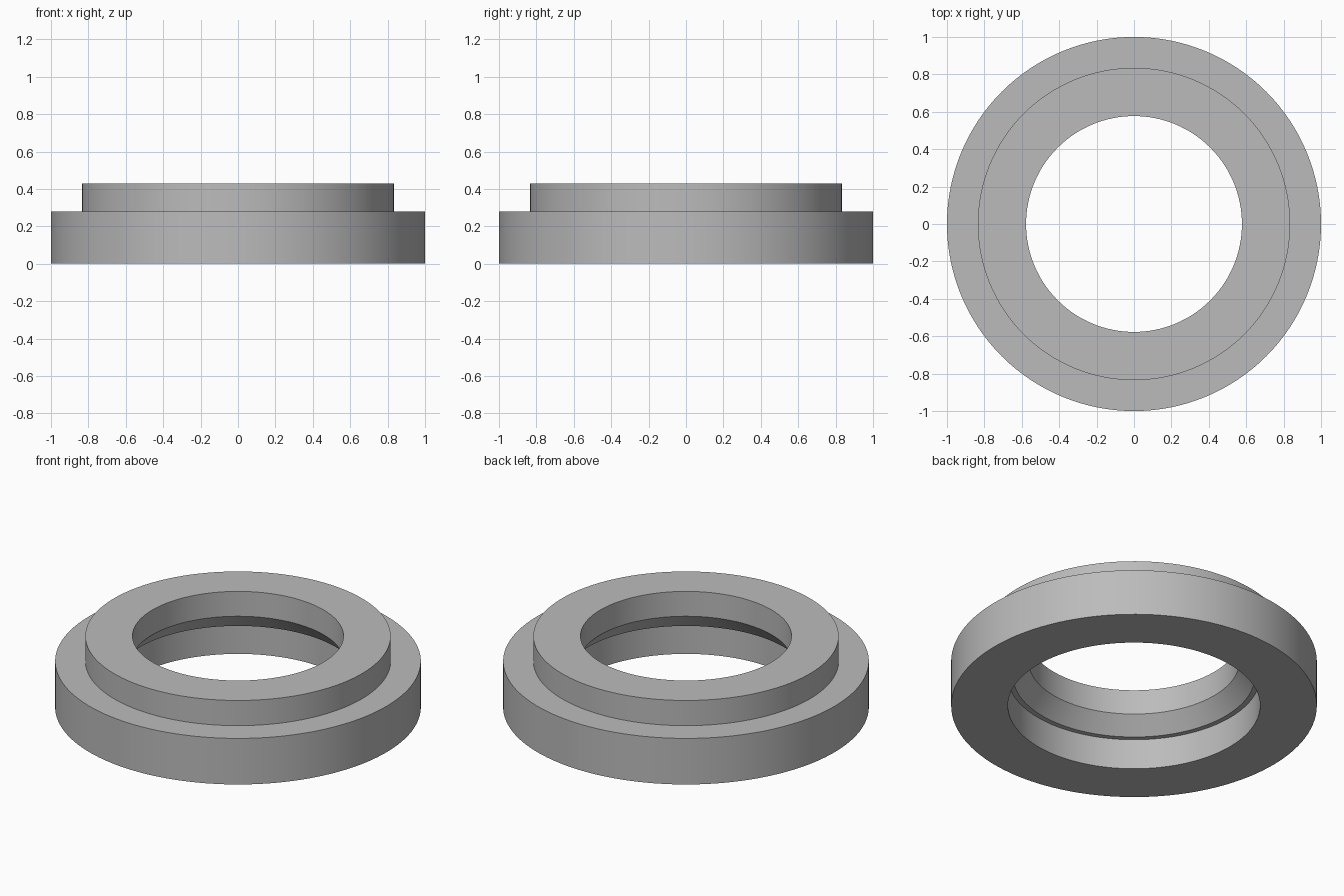
import bpy
import bmesh
import math

cube = bpy.data.objects.get("Cube")
if cube:
    bpy.data.objects.remove(cube, do_unlink=True)

# Plain grey finish
grey = bpy.data.materials.new("plain_grey")
grey.use_nodes = True
colour = (0.5, 0.5, 0.5, 1)
grey.diffuse_color = colour
grey.node_tree.nodes["Principled BSDF"].inputs["Base Color"].default_value = colour

# Closed cross-section (radius, height), from the lower outside edge upwards
profile = [
    (1.0, 0.0), (1.0, 0.278),        # flange
    (0.835, 0.278), (0.835, 0.43),   # raised collar
    (0.577, 0.43), (0.577, 0.28),    # upper bore
    (0.66, 0.183), (0.69, 0.183),    # tapered seat and narrow ledge
    (0.69, 0.0),                     # lower bore
]
SEGMENTS = 128

# Revolve the section around the vertical axis
bm = bmesh.new()
verts = [bm.verts.new((r, 0, z)) for r, z in profile]
edges = [bm.edges.new((v, verts[(i + 1) % len(verts)])) for i, v in enumerate(verts)]
bmesh.ops.spin(bm, geom=verts + edges, cent=(0, 0, 0), axis=(0, 0, 1),
               angle=math.tau, steps=SEGMENTS, use_merge=True)
bmesh.ops.remove_doubles(bm, verts=bm.verts, dist=0.0001)
bmesh.ops.recalc_face_normals(bm, faces=bm.faces)
mesh = bpy.data.meshes.new("stepped_ring")
bm.to_mesh(mesh)
bm.free()
mesh.materials.append(grey)

ring = bpy.data.objects.new("stepped_ring", mesh)
bpy.context.collection.objects.link(ring)
bpy.context.view_layer.objects.active = ring
ring.select_set(True)
bpy.ops.object.shade_smooth_by_angle(angle=math.radians(30))
